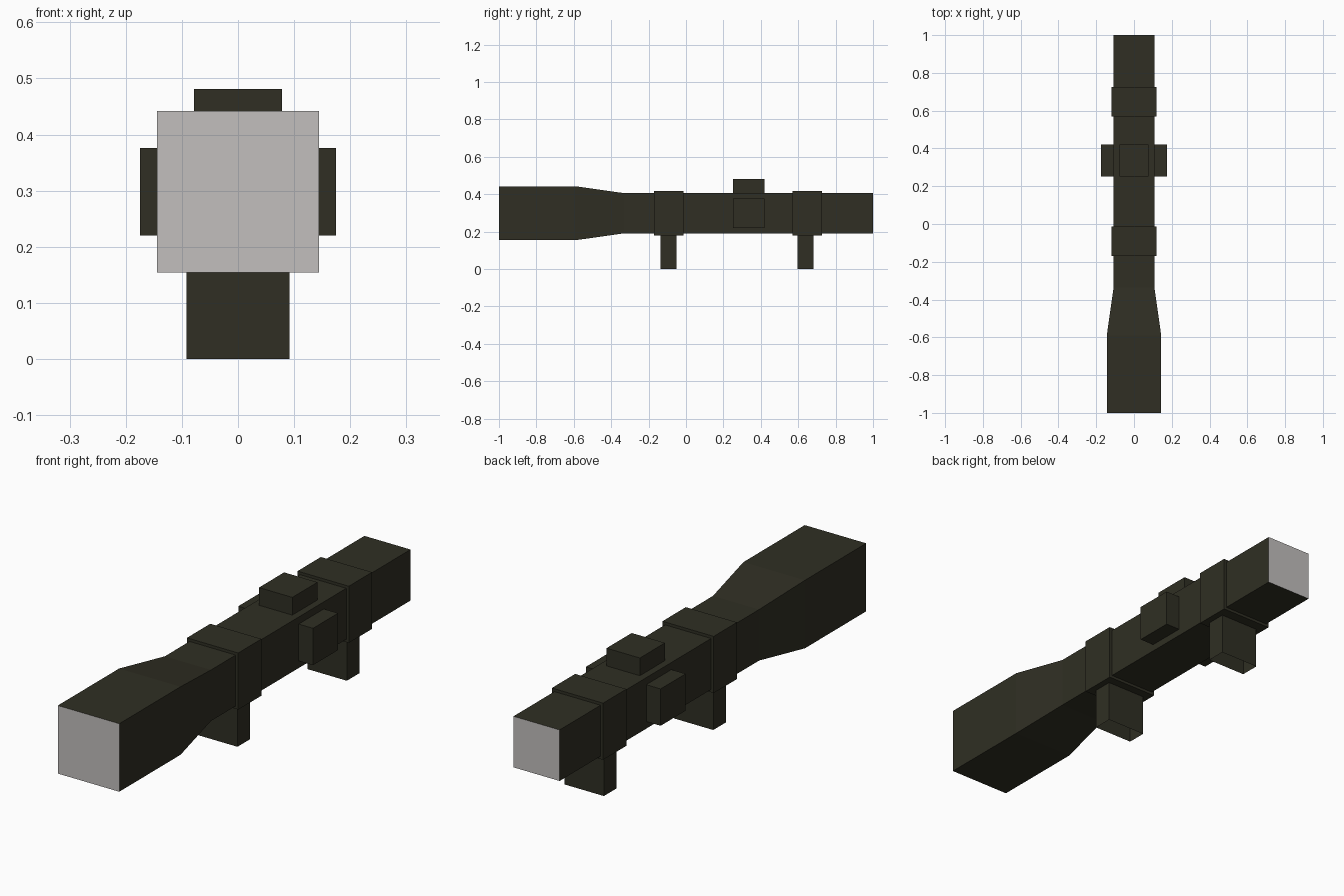
import bpy, bmesh

if "Cube" in bpy.data.objects:
    bpy.data.objects.remove(bpy.data.objects["Cube"])

def material(name, rgb):
    m = bpy.data.materials.new(name)
    m.diffuse_color = (*rgb, 1)
    m.use_nodes = True
    m.node_tree.nodes["Principled BSDF"].inputs["Base Color"].default_value = m.diffuse_color
    return m

DARK = material("dark olive metal", (0.029, 0.028, 0.017))
GLASS = material("pale grey glass", (0.54, 0.52, 0.51))
ZC = 0.298  # height of the tube axis

def finish(name, bm, mats):
    me = bpy.data.meshes.new(name)
    bm.to_mesh(me)
    bm.free()
    for m in mats:
        me.materials.append(m)
    ob = bpy.data.objects.new(name, me)
    bpy.context.collection.objects.link(ob)
    return ob

def box(name, x, y, z, open_ends=False):
    bm = bmesh.new()
    bmesh.ops.create_cube(bm, size=1)
    for v in bm.verts:
        v.co = [(a + b) / 2 + c * (b - a) for (a, b), c in zip((x, y, z), v.co)]
    bm.normal_update()
    if open_ends:
        ends = [f for f in bm.faces if abs(f.normal.z) > 0.9]
        bmesh.ops.delete(bm, geom=ends, context='FACES_ONLY')
    return finish(name, bm, [DARK])

# Square scope tube, lofted along y, with a glass face at each end
bm = bmesh.new()
rings = []
for y, r in ((-1, 0.144), (-0.59, 0.144), (-0.335, 0.108), (1, 0.108)):
    rings.append([bm.verts.new((sx * r, y, ZC + sz * r))
                  for sx, sz in ((-1, -1), (1, -1), (1, 1), (-1, 1))])
for a, b in zip(rings, rings[1:]):
    for i in range(4):
        j = (i + 1) % 4
        bm.faces.new((a[i], a[j], b[j], b[i]))
for ring in (rings[0], rings[-1]):
    bm.faces.new(ring).material_index = 1
bmesh.ops.recalc_face_normals(bm, faces=bm.faces[:])
finish("scope_tube", bm, [DARK, GLASS])

# Mount rings, each with a hollow foot open at the bottom
for label, y in (("front", -0.092), ("rear", 0.648)):
    box(label + "_mount_ring", (-0.12, 0.12), (y - 0.078, y + 0.078), (ZC - 0.12, ZC + 0.12))
    fy = y - 0.009 if label == "rear" else y - 0.001
    box(label + "_mount_foot", (-0.092, 0.092), (fy - 0.042, fy + 0.042), (0, ZC - 0.12), True)

# Adjustment knobs: top, left and right
KY = (0.252, 0.42)
box("top_knob", (-0.078, 0.078), KY, (0.39, 0.481))
for label, s in (("left", -1), ("right", 1)):
    box(label + "_knob", sorted((s * 0.09, s * 0.175)), KY, (0.22, 0.376))
